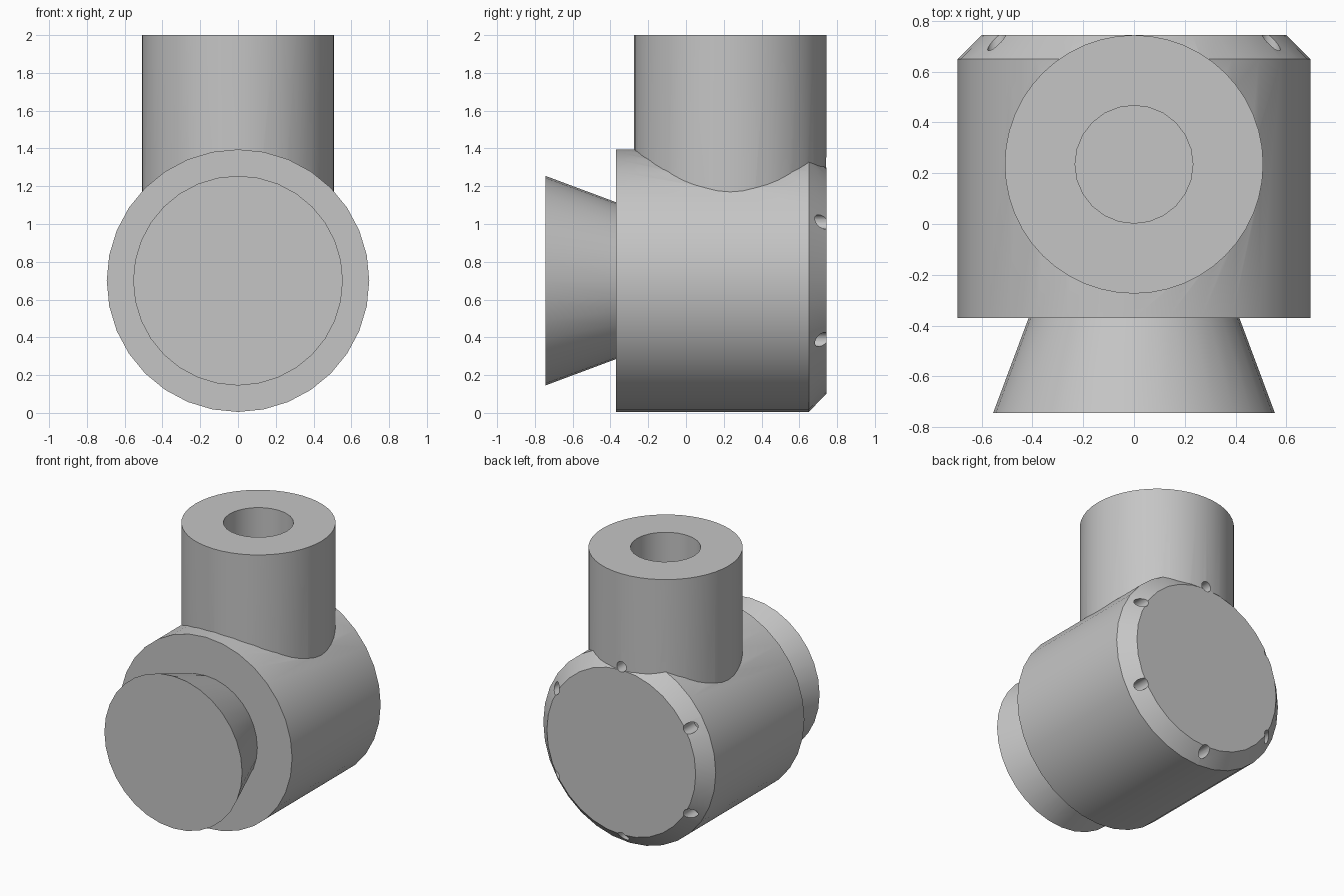
import bpy, bmesh, math
from mathutils import Matrix, Vector

if "Cube" in bpy.data.objects:
    bpy.data.objects.remove(bpy.data.objects["Cube"], do_unlink=True)

# Single grey material
GREY = (0.56, 0.56, 0.56, 1)
mat = bpy.data.materials.new("plain grey")
mat.use_nodes = True
mat.diffuse_color = GREY
mat.node_tree.nodes["Principled BSDF"].inputs["Base Color"].default_value = GREY

ALONG_Y = Matrix.Rotation(-math.pi / 2, 4, "X")
UPRIGHT = Matrix.Identity(4)


def turned(name, profile, centre, turn, sides=32):
    """Capped solid of revolution from (radius, distance along axis) pairs."""
    bm = bmesh.new()
    rings = []
    for r, h in profile:
        angles = [2 * math.pi * i / sides for i in range(sides)]
        rings.append([bm.verts.new((r * math.cos(a), r * math.sin(a), h)) for a in angles])
    for low, high in zip(rings, rings[1:]):
        for i in range(sides):
            j = (i + 1) % sides
            bm.faces.new((low[i], low[j], high[j], high[i]))
    bm.faces.new(rings[0][::-1])
    bm.faces.new(rings[-1])
    bm.transform(Matrix.Translation(Vector(centre)) @ turn)
    mesh = bpy.data.meshes.new(name)
    bm.to_mesh(mesh)
    bm.free()
    mesh.materials.append(mat)
    obj = bpy.data.objects.new(name, mesh)
    bpy.context.collection.objects.link(obj)
    return obj


def combine(target, tool, operation):
    """Apply a boolean and discard the tool object."""
    mod = target.modifiers.new("boolean", "BOOLEAN")
    mod.operation, mod.solver, mod.object = operation, "EXACT", tool
    bpy.context.view_layer.objects.active = target
    bpy.ops.object.modifier_apply(modifier=mod.name)
    bpy.data.objects.remove(tool, do_unlink=True)


AXIS_Z = 0.70
NECK_Y = 0.235

# Horizontal drum with a chamfered back rim
body = turned("housing_body", [(0.695, -0.37), (0.695, 0.65), (0.60, 0.745)],
              (0, 0, AXIS_Z), ALONG_Y)

# Upright neck joined to the drum, then bored from the top
neck = turned("neck", [(0.509, AXIS_Z), (0.509, 2.0)], (0, NECK_Y, 0), UPRIGHT, 48)
combine(body, neck, "UNION")
bore = turned("neck_bore", [(0.232, 1.3), (0.232, 2.1)], (0, NECK_Y, 0), UPRIGHT, 24)
combine(body, bore, "DIFFERENCE")

# Six screw holes around the back rim
for k in range(6):
    a = math.radians(30 + 60 * k)
    spot = (0.622 * math.cos(a), 0, AXIS_Z + 0.622 * math.sin(a))
    hole = turned("screw_hole", [(0.038, 0.62), (0.038, 0.85)], spot, ALONG_Y, 16)
    combine(body, hole, "DIFFERENCE")

# Flared front knob
knob = turned("front_knob", [(0.555, -0.745), (0.415, -0.37)], (0, 0, AXIS_Z), ALONG_Y)

# Smooth curved walls, keep rims crisp
for obj in (body, knob):
    bpy.ops.object.select_all(action="DESELECT")
    obj.select_set(True)
    bpy.context.view_layer.objects.active = obj
    bpy.ops.object.shade_smooth_by_angle(angle=math.radians(30))
